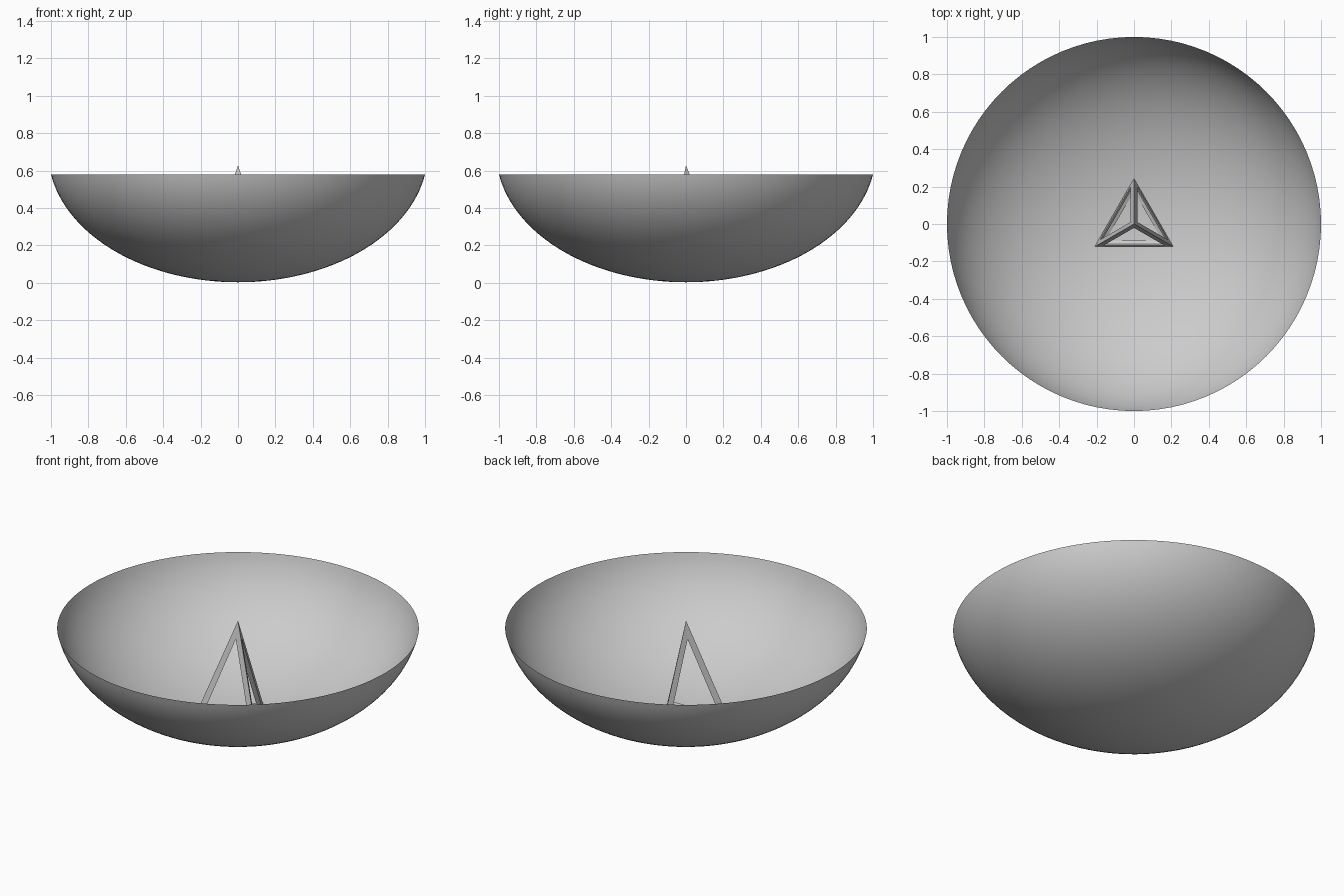
import bpy, bmesh, math
from mathutils import Vector

if "Cube" in bpy.data.objects:
    bpy.data.objects.remove(bpy.data.objects["Cube"])


def finish(bm, name, smooth):
    bmesh.ops.remove_doubles(bm, verts=bm.verts, dist=1e-5)
    bmesh.ops.recalc_face_normals(bm, faces=bm.faces)
    mesh = bpy.data.meshes.new(name)
    bm.to_mesh(mesh)
    bm.free()
    for p in mesh.polygons:
        p.use_smooth = smooth
    obj = bpy.data.objects.new(name, mesh)
    bpy.context.collection.objects.link(obj)
    return obj


# bowl: thin ellipsoid cap, cut a little below its equator
RIM_Z, FLOOR_Z, A, RINGS = 0.58, 0.003, 1.015, 32
B = (RIM_Z - FLOOR_Z) / (1 - math.sqrt(1 - 1 / A ** 2))


def bowl_z(r):
    return FLOOR_Z + B * (1 - math.sqrt(1 - (r / A) ** 2))


bm = bmesh.new()
prev = None
for i in range(RINGS + 1):
    r = A * math.sin(math.asin(1 / A) * i / RINGS)
    v = bm.verts.new((r, 0, bowl_z(r)))
    if prev:
        bm.edges.new((prev, v))
    prev = v
bmesh.ops.spin(bm, geom=bm.verts[:] + bm.edges[:], cent=(0, 0, 0),
               axis=(0, 0, 1), angle=2 * math.pi, steps=96)
bowl = finish(bm, "bowl", True)
# normals face outward
if bowl.data.polygons[0].normal.z > 0:
    bowl.data.flip_normals()


# feed support: open tetrahedral frame standing in the bowl
BASE_Z, TOP_Z, RADIUS = 0.012, 0.628, 0.243
BAR_WIDTH, BAR_DEPTH = 0.034, 0.013
corners = [Vector((RADIUS * math.cos(math.radians(d)),
                   RADIUS * math.sin(math.radians(d)), BASE_Z))
           for d in (90, 210, 330)] + [Vector((0, 0, TOP_Z))]
faces = [(0, 1, 2), (0, 1, 3), (1, 2, 3), (2, 0, 3)]


def area(f):
    a, b, c = (corners[i] for i in f)
    return (b - a).cross(c - a).length / 2


# inner tetrahedron, offset evenly from all four faces
total = sum(area(f) for f in faces)
centre = Vector()
for i in range(4):
    opposite = next(f for f in faces if i not in f)
    centre += corners[i] * area(opposite) / total
k = 1 - BAR_DEPTH / (centre.z - BASE_Z)
inner = [centre + (c - centre) * k for c in corners]

bm = bmesh.new()
for f in faces:
    pts = [corners[i] for i in f]
    sides = [(pts[(i + 1) % 3] - pts[(i + 2) % 3]).length for i in range(3)]
    mid = sum((p * s for p, s in zip(pts, sides)), Vector()) / sum(sides)
    inradius = 2 * area(f) / sum(sides)
    hole = [mid + (p - mid) * (1 - BAR_WIDTH / inradius) for p in pts]
    for i in range(3):
        j = (i + 1) % 3
        # outer band of each bar, then its inward side
        for quad in ((pts[i], pts[j], hole[j], hole[i]),
                     (hole[i], hole[j], inner[f[j]], inner[f[i]])):
            bm.faces.new([bm.verts.new(p) for p in quad])
# feet rest on the curved bowl floor
for v in bm.verts:
    v.co.z = max(v.co.z, bowl_z(v.co.xy.length) + 0.002)
finish(bm, "feed_support_frame", False)
